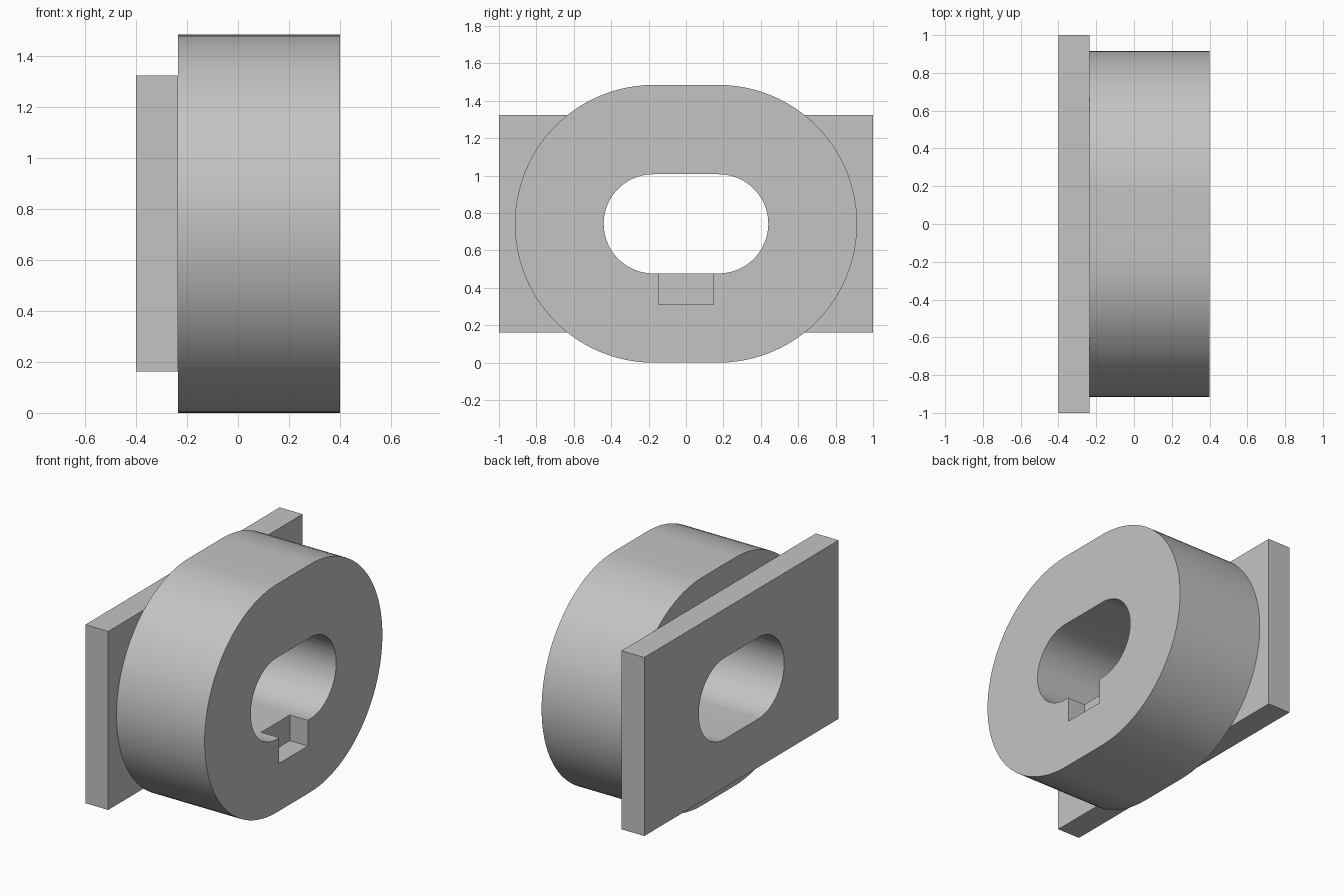
import bpy, bmesh, math

cube = bpy.data.objects.get("Cube")
if cube:
    bpy.data.objects.remove(cube, do_unlink=True)

MID_Z = 0.7425
JOINT_X = -0.235     # where the plate meets the ring
FRONT_X = 0.40

grey = bpy.data.materials.new("plain grey")
grey.use_nodes = True
colour = (0.55, 0.55, 0.55, 1)
grey.diffuse_color = colour
grey.node_tree.nodes["Principled BSDF"].inputs["Base Color"].default_value = colour


def prism(name, outline, x0, x1):
    """Extrude a closed (y, z) outline along x."""
    bm = bmesh.new()
    face = bm.faces.new([bm.verts.new((x0, y, z)) for y, z in outline])
    ext = bmesh.ops.extrude_face_region(bm, geom=[face])
    verts = [v for v in ext["geom"] if isinstance(v, bmesh.types.BMVert)]
    bmesh.ops.translate(bm, verts=verts, vec=(x1 - x0, 0, 0))
    bmesh.ops.recalc_face_normals(bm, faces=bm.faces)
    mesh = bpy.data.meshes.new(name)
    bm.to_mesh(mesh)
    bm.free()
    mesh.materials.append(grey)
    obj = bpy.data.objects.new(name, mesh)
    bpy.context.collection.objects.link(obj)
    return obj


def slot(radius, half_straight, steps=48):
    """Outline of two half circles joined by straight sides."""
    points = []
    for side in (1, -1):
        for i in range(steps + 1):
            a = -math.pi / 2 + math.pi * i / steps
            points.append((side * (half_straight + radius * math.cos(a)),
                           MID_Z + side * radius * math.sin(a)))
    return points


def rect(y0, y1, z0, z1):
    return [(y0, z0), (y1, z0), (y1, z1), (y0, z1)]


def finish(obj, cutters):
    """Cut the openings, then smooth the round walls."""
    bpy.ops.object.select_all(action="DESELECT")
    obj.select_set(True)
    bpy.context.view_layer.objects.active = obj
    for cutter in cutters:
        mod = obj.modifiers.new("cut", "BOOLEAN")
        mod.operation = "DIFFERENCE"
        mod.solver = "EXACT"
        mod.object = cutter
        bpy.ops.object.modifier_apply(modifier=mod.name)
    bpy.ops.object.shade_smooth_by_angle(angle=math.radians(30))


# Main parts
ring = prism("rounded_ring", slot(MID_Z, 0.1725), JOINT_X, FRONT_X)
plate = prism("mounting_plate", rect(-1, 1, 0.162, 1.325), -0.40, JOINT_X)

# Through slot and the shallow key notch below it
bore = prism("bore_cutter", slot(0.265, 0.175), -0.6, 0.6)
notch = prism("notch_cutter", rect(-0.148, 0.148, 0.31, 0.60), FRONT_X - 0.13, 0.6)

finish(ring, [bore, notch])
finish(plate, [bore])

for cutter in (bore, notch):
    bpy.data.objects.remove(cutter, do_unlink=True)
